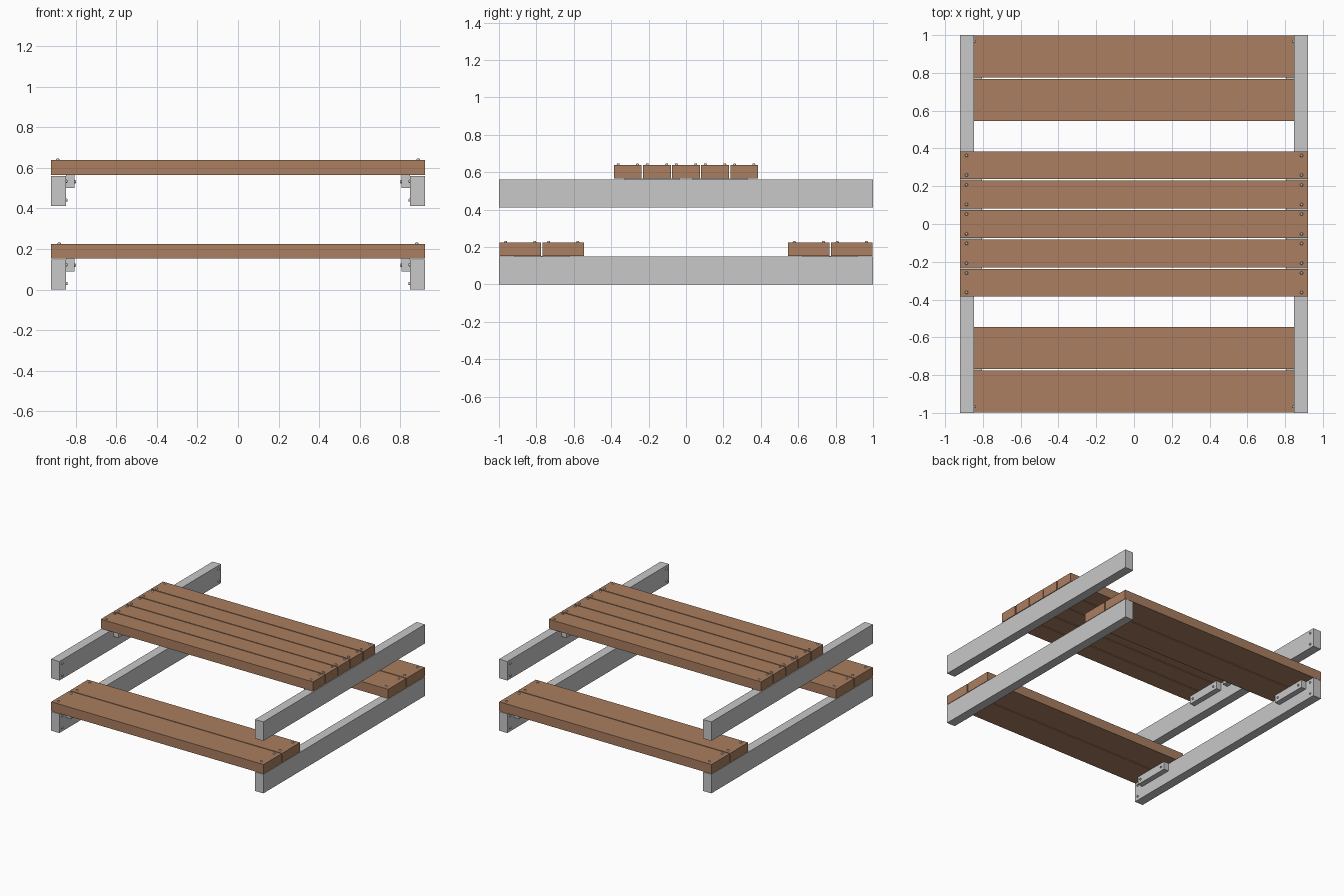
import bpy
import math
from mathutils import Matrix

if "Cube" in bpy.data.objects:
    bpy.data.objects.remove(bpy.data.objects["Cube"])


def material(name, color):
    m = bpy.data.materials.new(name)
    m.diffuse_color = (*color, 1)
    m.use_nodes = True
    m.node_tree.nodes["Principled BSDF"].inputs["Base Color"].default_value = m.diffuse_color
    return m


WOOD = material("brown wood", (0.40, 0.21, 0.115))
METAL = material("light grey metal", (0.58, 0.58, 0.58))


def box(name, x, y, z, mat):
    """Box from (min, max) pairs on each axis."""
    bpy.ops.mesh.primitive_cube_add(size=1)
    o = bpy.context.object
    o.name = name
    c = [(a + b) / 2 for a, b in (x, y, z)]
    s = [abs(b - a) for a, b in (x, y, z)]
    o.data.transform(Matrix.Translation(c) @ Matrix.Diagonal((*s, 1)))
    o.data.materials.append(mat)
    return o


def bolt(name, loc, side=0):
    """Low domed bolt head; side = +-1 faces along x, 0 faces up."""
    bpy.ops.mesh.primitive_cone_add(vertices=12, radius1=0.010, radius2=0.006,
                                    depth=0.012, location=loc,
                                    rotation=(0, side * math.pi / 2, 0))
    o = bpy.context.object
    o.name = name
    o.data.materials.append(METAL)


def plank(name, y0, y1, z0, z1, bolt_x, bolt_ys):
    box(name, (-0.92, 0.92), (y0, y1), (z0, z1), WOOD)
    for x in (-bolt_x, bolt_x):
        for y in bolt_ys:
            bolt(name + "_bolt", (x, y, z1 + 0.002))


# table top: five planks
for i in range(5):
    c = (i - 2) * 0.1555
    plank("table_plank", c - 0.074, c + 0.074, 0.565, 0.638, 0.887,
          (c - 0.052, c + 0.052))

# two benches of two planks
for s in (-1, 1):
    for c in (0.6565, 0.8865):
        c *= s
        plank("bench_plank", c - 0.1115, c + 0.1115, 0.152, 0.225, 0.88,
              (c - 0.078, c + 0.078))

# side rails, with cleats under the planks
for s in (-1, 1):
    for level, base, cleats in (("table", 0.411, (-0.183, 0.183)),
                                ("bench", 0.0, (-0.77, 0.77))):
        top = base + 0.149
        box(level + "_rail", (s * 0.92, s * 0.848), (-1, 1), (base, top), METAL)
        # bolts on the inner face at both rail ends
        for y in (-0.967, 0.967):
            for z in (base + 0.03, base + 0.122):
                bolt(level + "_rail_bolt", (s * 0.846, y, z), -s)
        cleat_top = 0.565 if level == "table" else 0.152
        for y in cleats:
            box(level + "_cleat", (s * 0.848, s * 0.805), (y - 0.147, y + 0.147),
                (base + 0.09, cleat_top), METAL)
            for dy in (-0.115, 0.115):
                bolt(level + "_cleat_bolt", (s * 0.803, y + dy, base + 0.12), -s)
